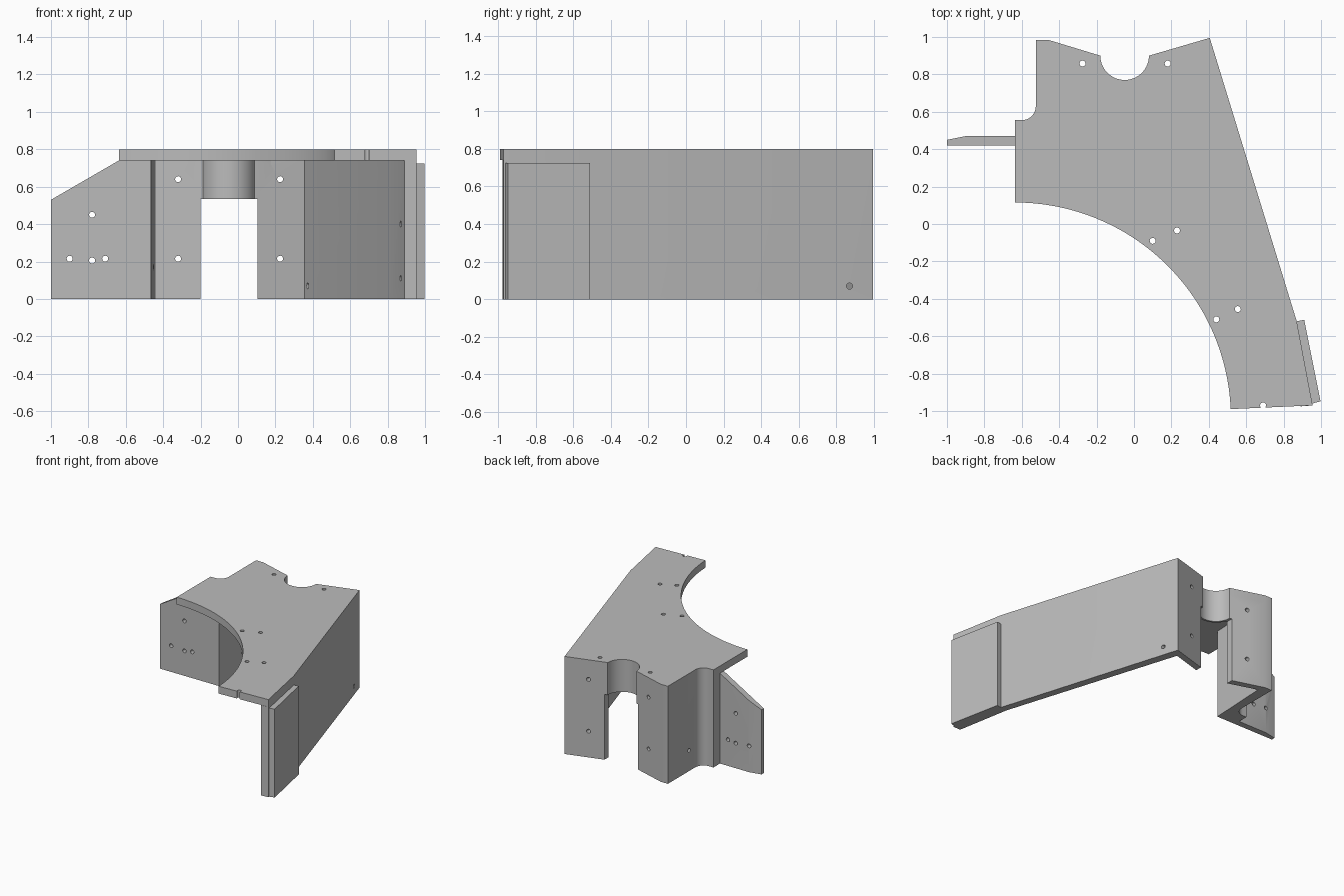
import bpy, bmesh, math
from mathutils import Vector, Matrix

if "Cube" in bpy.data.objects:
    bpy.data.objects.remove(bpy.data.objects["Cube"])

grey = bpy.data.materials.new("plain grey")
grey.diffuse_color = (0.5, 0.5, 0.5, 1)
grey.use_nodes = True
grey.node_tree.nodes["Principled BSDF"].inputs["Base Color"].default_value = grey.diffuse_color


def arc(cx, cy, r, a0, a1, n):
    """Points along a circular arc, angles in degrees."""
    angles = [math.radians(a0 + (a1 - a0) * i / n) for i in range(n + 1)]
    return [(cx + r * math.cos(a), cy + r * math.sin(a)) for a in angles]


def to_object(bm, name):
    bmesh.ops.recalc_face_normals(bm, faces=bm.faces)
    mesh = bpy.data.meshes.new(name)
    bm.to_mesh(mesh)
    bm.free()
    mesh.materials.append(grey)
    ob = bpy.data.objects.new(name, mesh)
    bpy.context.collection.objects.link(ob)
    return ob


def prism(name, points, low, high, along_y=False):
    """Extrude an outline in z, or an xz outline in y."""
    bm = bmesh.new()
    place = (lambda p: (p[0], low, p[1])) if along_y else (lambda p: (p[0], p[1], low))
    face = bm.faces.new([bm.verts.new(place(p)) for p in points])
    moved = bmesh.ops.extrude_face_region(bm, geom=[face])["geom"]
    step = Vector((0, high - low, 0)) if along_y else Vector((0, 0, high - low))
    bmesh.ops.translate(bm, vec=step, verts=[v for v in moved if isinstance(v, bmesh.types.BMVert)])
    return to_object(bm, name)


def drills(name, specs):
    """One cutter mesh of cylinders: centre, axis, length."""
    bm = bmesh.new()
    for centre, axis, length in specs:
        turn = Vector(axis).to_track_quat('Z', 'Y').to_matrix().to_4x4()
        bmesh.ops.create_cone(bm, cap_ends=True, segments=20, radius1=0.016, radius2=0.016,
                              depth=length, matrix=Matrix.Translation(centre) @ turn)
    return to_object(bm, name)


def boolean(ob, other, operation):
    mod = ob.modifiers.new(operation, 'BOOLEAN')
    mod.operation, mod.object, mod.solver = operation, other, 'EXACT'
    bpy.context.view_layer.objects.active = ob
    bpy.ops.object.modifier_apply(modifier=mod.name)
    bpy.data.objects.remove(other)


# Shared back outline: rear corner, round notch, left corner and fillet
back = ([(0.955, -0.97), (0.87, -0.52), (0.405, 0.995)]
        + arc(-0.05, 0.90, 0.13, 0, -180, 32)
        + [(-0.46, 0.985), (-0.525, 0.985)]
        + arc(-0.60, 0.63, 0.075, 0, -90, 12)
        + [(-0.637, 0.555)])

# Top plate with large front arc
plate = prism("top_plate", back + arc(-0.637, -1.04, 1.155, 90, 2.5, 64), 0.74, 0.80)

# Continuous wall with left fin, inner faces following the outline
inner = ([(-0.637, 0.47), (-0.90, 0.47), (-1.0, 0.45), (-1.0, 0.42),
          (-0.465, 0.42), (-0.44, 0.926)]
         + arc(-0.05, 0.90, 0.147, 201, 339, 32)
         + [(0.355, 0.926), (0.81, -0.53), (0.89, -0.975)])
bracket = prism("bracket_body", back + inner, 0, 0.74)

# Doorway below the notch, sloped fin top
boolean(bracket, prism("doorway_cutter", [(-0.2, -0.1), (0.105, -0.1), (0.105, 0.535), (-0.2, 0.535)],
                       0.7, 1.1, True), 'DIFFERENCE')
boolean(bracket, prism("fin_cutter", [(-1.1, 0.472), (-0.637, 0.74), (-0.637, 0.9), (-1.1, 0.9)],
                       0.3, 0.5, True), 'DIFFERENCE')
boolean(bracket, plate, 'UNION')

# Screw holes in the fin, back wall, side walls and plate
Y, X, Z = (0, 1, 0), (1, 0, 0), (0, 0, 1)
holes = [((x, 0.445, z), Y, 0.2) for x, z in
         [(-0.9, 0.215), (-0.78, 0.205), (-0.71, 0.215), (-0.78, 0.45)]]
holes += [((x, 0.91, z), Y, 0.2) for x in (-0.32, 0.225) for z in (0.215, 0.64)]
holes += [((0.41, 0.87, 0.07), X, 0.24), ((-0.49, 0.71, 0.17), X, 0.24)]
holes += [((0.90, -0.86, z), X, 0.2) for z in (0.11, 0.40)]
holes += [((x, y, 0.78), Z, 0.12) for x, y in
          [(-0.275, 0.858), (0.18, 0.858), (0.1, -0.09), (0.23, -0.035),
           (0.44, -0.51), (0.555, -0.455), (0.69, -0.97)]]
boolean(bracket, drills("screw_holes", holes), 'DIFFERENCE')

# Pad on the outside of the long wall
pad = prism("outer_pad", [(0.87, -0.52), (0.91, -0.512), (0.997, -0.948), (0.953, -0.96)], 0, 0.725)

for ob in (bracket, pad):
    bpy.ops.object.select_all(action='DESELECT')
    ob.select_set(True)
    bpy.context.view_layer.objects.active = ob
    bpy.ops.object.shade_smooth_by_angle(angle=math.radians(25))
